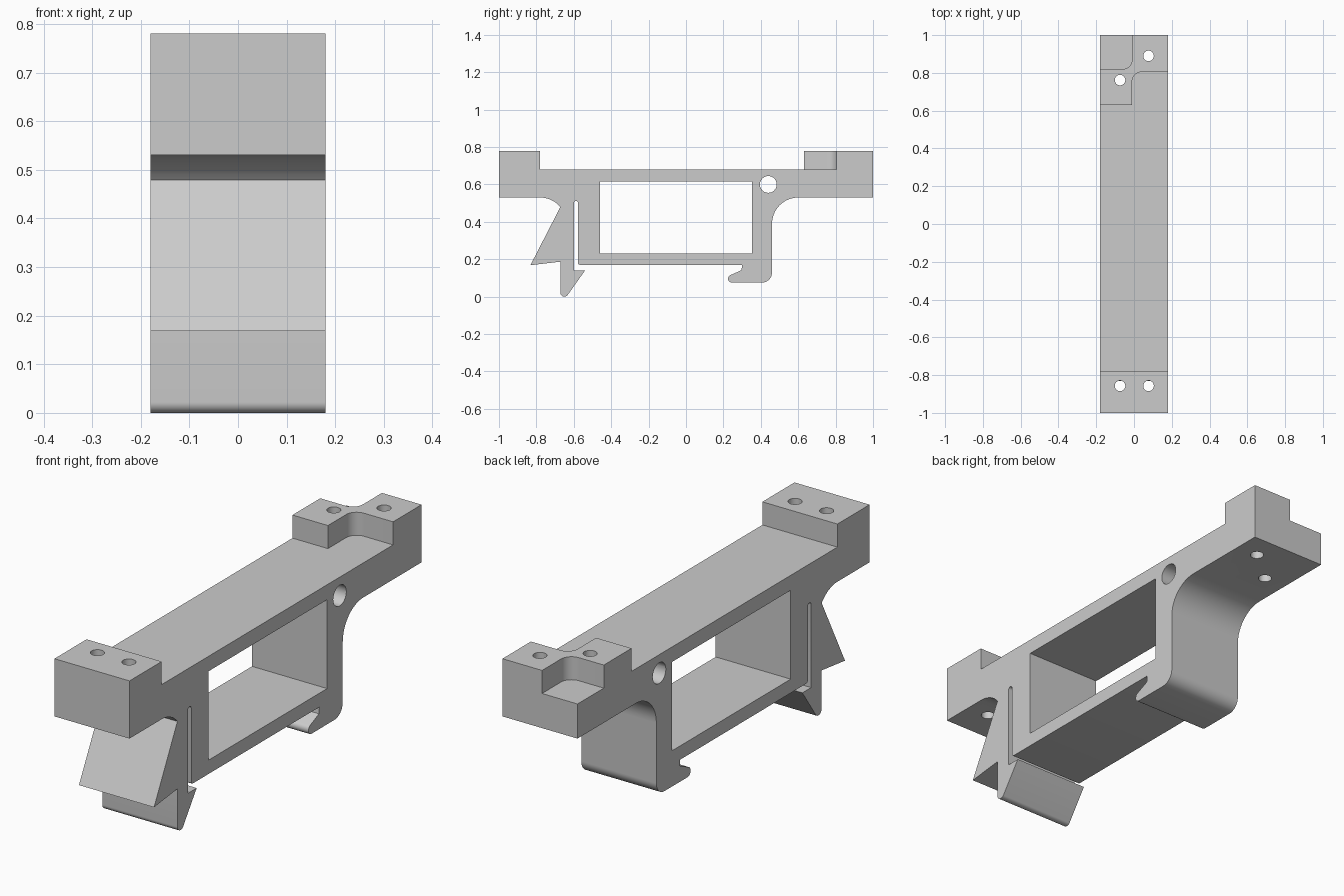
import bpy, bmesh
from math import sin, cos, radians

cube = bpy.data.objects.get("Cube")
if cube:
    bpy.data.objects.remove(cube, do_unlink=True)

HALF = 0.18            # half width of the bracket
DECK, PAD, UNDER = 0.68, 0.78, 0.53

grey = bpy.data.materials.new("plain grey")
grey.use_nodes = True
colour = (0.6, 0.6, 0.6, 1)
grey.diffuse_color = colour
grey.node_tree.nodes["Principled BSDF"].inputs["Base Color"].default_value = colour


def arc(u, v, r, start, end, steps=12):
    angles = [radians(start + (end - start) * i / steps) for i in range(steps + 1)]
    return [(u + r * cos(a), v + r * sin(a)) for a in angles]


def prism(name, points, axis, low, high):
    """Extrude a flat outline along x (points are y, z) or z (points are x, y)."""
    def place(p, d):
        return (d, *p) if axis == "x" else (*p, d)
    bm = bmesh.new()
    face = bm.faces.new([bm.verts.new(place(p, low)) for p in points])
    moved = bmesh.ops.extrude_face_region(bm, geom=[face])["geom"]
    verts = [g for g in moved if isinstance(g, bmesh.types.BMVert)]
    bmesh.ops.translate(bm, verts=verts, vec=place((0, 0), high - low))
    bmesh.ops.recalc_face_normals(bm, faces=bm.faces)
    mesh = bpy.data.meshes.new(name)
    bm.to_mesh(mesh)
    bm.free()
    mesh.materials.append(grey)
    obj = bpy.data.objects.new(name, mesh)
    bpy.context.collection.objects.link(obj)
    return obj


# Side outline: deck and pads, rear leg with hook, frame underside, slot, spring latch
outline = [(-1, PAD), (-0.78, PAD), (-0.78, DECK), (0.63, DECK), (0.63, PAD), (1, PAD), (1, UNDER)]
outline += arc(0.6, 0.39, 0.14, 90, 180)
outline += arc(0.405, 0.13, 0.055, 0, -90)
outline += arc(0.246, 0.096, 0.021, 270, 115)
outline += [(0.297, 0.142), (0.3, 0.17)]
outline += arc(-0.567, 0.18, 0.01, 270, 180, 4)
outline += arc(-0.5885, 0.5, 0.0115, 0, 180, 8)
outline += [(-0.6, 0.14), (-0.54, 0.14)]
outline += arc(-0.65, 0.022, 0.022, 320, 180)
outline += [(-0.672, 0.187), (-0.832, 0.168)]
outline += arc(-0.78, 0.39, 0.14, 39.5, 90, 8)
outline += [(-1, UNDER)]
bracket = prism("clip_bracket", outline, "x", -HALF, HALF)

# Window and cross hole
window = [(-0.46, 0.23), (0.353, 0.23), (0.353, 0.615), (-0.46, 0.615)]
cutters = [prism("window_cutter", window, "x", -0.3, 0.3),
           prism("cross_hole_cutter", arc(0.44, 0.6, 0.045, 0, 345, 23), "x", -0.3, 0.3)]

# Rounded notches that leave the stepped rear pad
rear_notch = [(-0.3, 0.82)] + arc(-0.06, 0.87, 0.05, 270, 360, 8) + [(-0.01, 1.1), (-0.3, 1.1)]
inner_notch = [(-0.01, 0.5), (0.3, 0.5), (0.3, 0.805)] + arc(0.04, 0.755, 0.05, 90, 180, 8)
for name, points in (("rear_notch_cutter", rear_notch), ("inner_notch_cutter", inner_notch)):
    cutters.append(prism(name, points, "z", DECK, 0.9))

# Screw holes
for x, y in ((-0.074, -0.857), (0.077, -0.857), (-0.074, 0.762), (0.077, 0.89)):
    cutters.append(prism("screw_hole_cutter", arc(x, y, 0.028, 0, 345, 23), "z", 0.45, 0.9))

bpy.ops.object.select_all(action="DESELECT")
bpy.context.view_layer.objects.active = bracket
bracket.select_set(True)
for cutter in cutters:
    cutter.hide_render = True
    cut = bracket.modifiers.new("cut", "BOOLEAN")
    cut.operation = "DIFFERENCE"
    cut.solver = "EXACT"
    cut.object = cutter
    bpy.ops.object.modifier_apply(modifier=cut.name)
    bpy.data.objects.remove(cutter, do_unlink=True)

bpy.ops.object.shade_smooth_by_angle(angle=radians(30))
